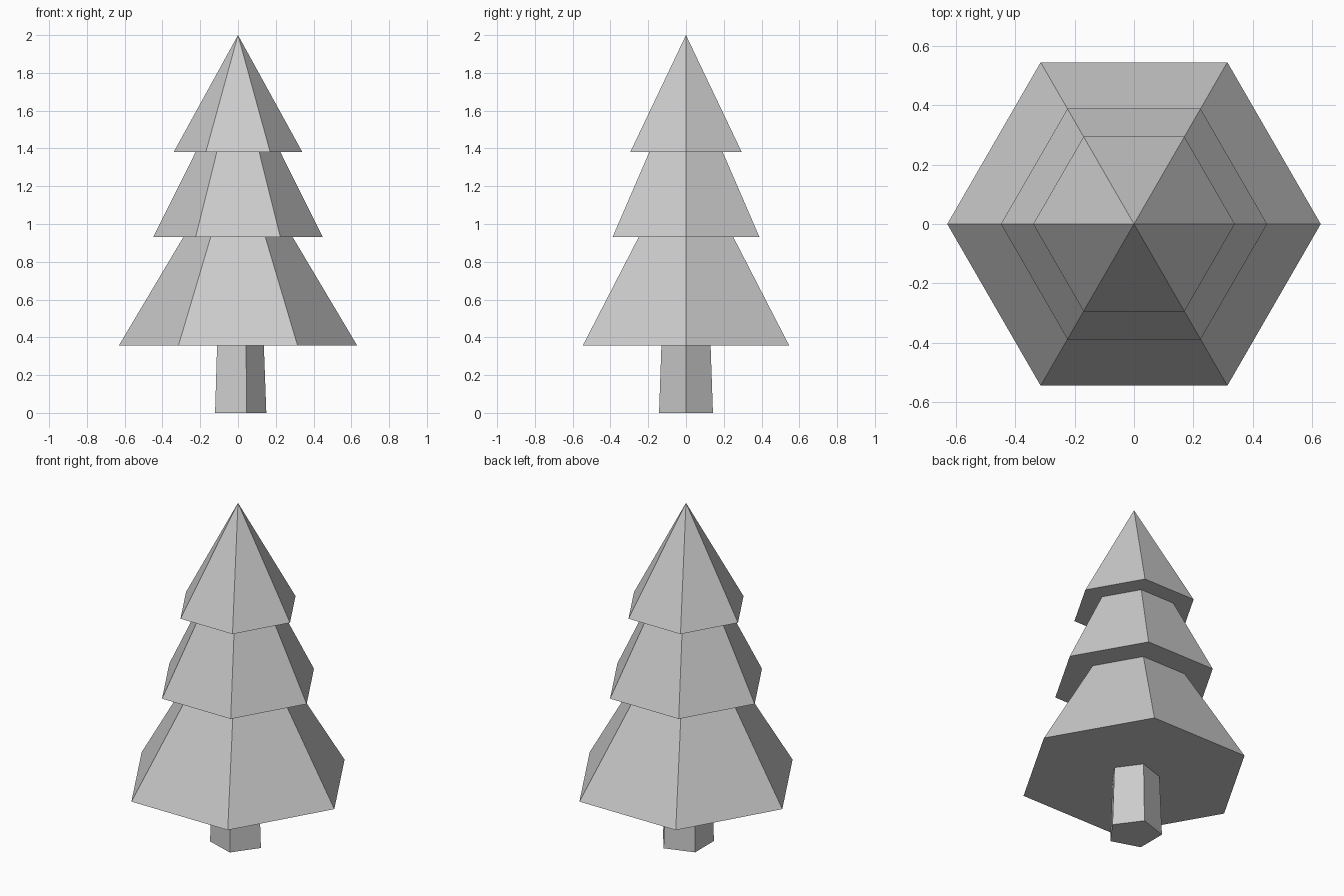
import bpy, bmesh
from math import radians
from mathutils import Matrix

if "Cube" in bpy.data.objects:
    bpy.data.objects.remove(bpy.data.objects["Cube"])


def frustum(name, sides, z0, z1, r0, r1):
    """Flat-shaded tapered prism with one corner pointing to +x."""
    bm = bmesh.new()
    place = Matrix.Translation((0, 0, (z0 + z1) / 2)) @ Matrix.Rotation(radians(-90), 4, 'Z')
    bmesh.ops.create_cone(bm, cap_ends=True, segments=sides, radius1=r0,
                          radius2=r1, depth=z1 - z0, matrix=place)
    bmesh.ops.remove_doubles(bm, verts=bm.verts, dist=0.0001)
    bmesh.ops.recalc_face_normals(bm, faces=bm.faces)
    mesh = bpy.data.meshes.new(name)
    bm.to_mesh(mesh)
    bm.free()
    obj = bpy.data.objects.new(name, mesh)
    bpy.context.collection.objects.link(obj)
    return obj


# Five-sided trunk, its top tucked just inside the lowest tier
frustum("trunk", 5, 0.0, 0.38, 0.15, 0.136)

# Six-sided foliage tiers, each tucked into the one above
frustum("lower_foliage", 6, 0.358, 0.98, 0.63, 0.26)
frustum("middle_foliage", 6, 0.931, 1.43, 0.449, 0.20)
frustum("top_foliage", 6, 1.382, 2.0, 0.34, 0.0)
